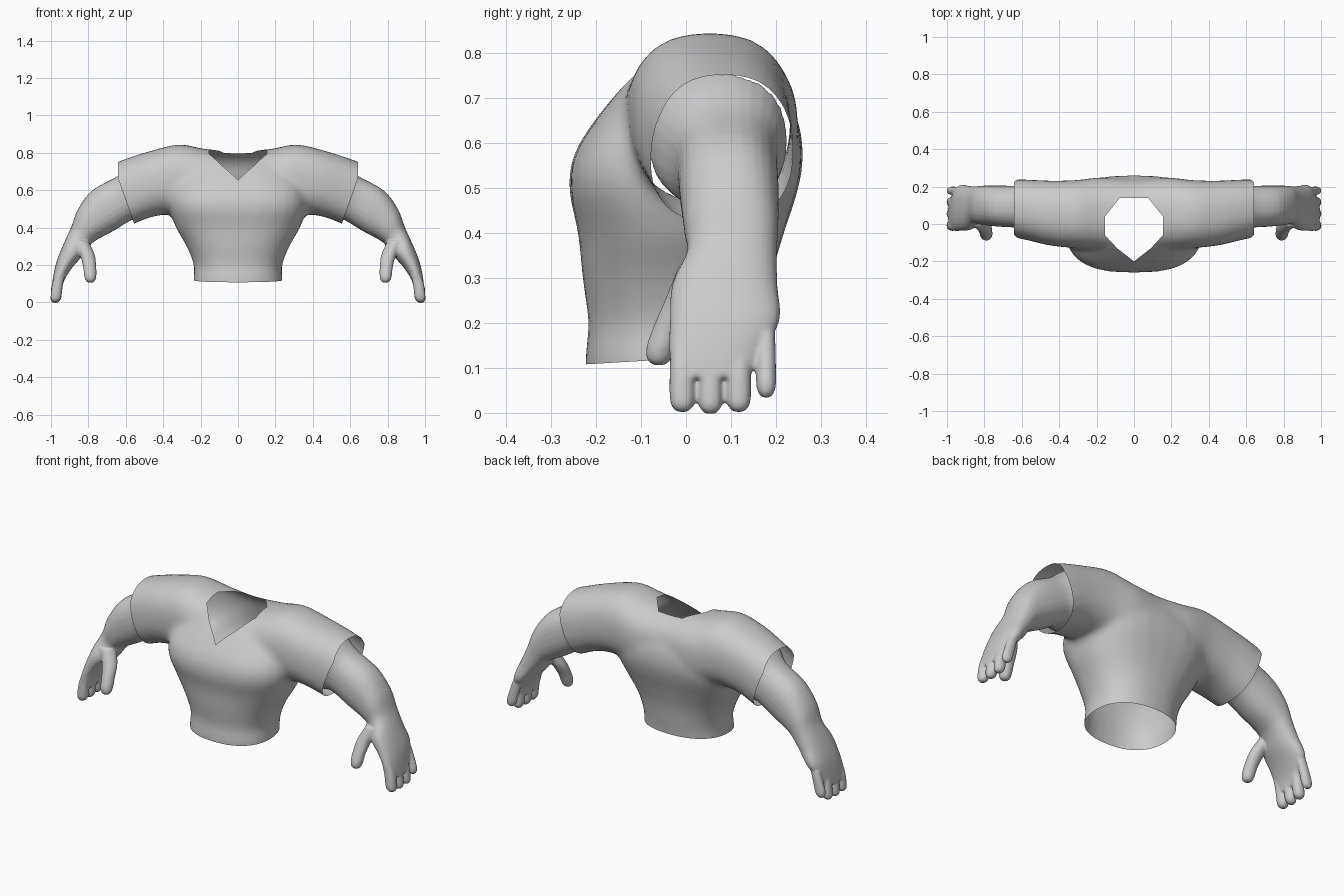
import bpy, bmesh, math
from mathutils import Vector

cube = bpy.data.objects.get("Cube")
if cube:
    bpy.data.objects.remove(cube, do_unlink=True)

grey = bpy.data.materials.new("plain_grey")
grey.use_nodes = True
grey.diffuse_color = (0.6, 0.6, 0.6, 1)
grey.node_tree.nodes["Principled BSDF"].inputs["Base Color"].default_value = (0.6, 0.6, 0.6, 1)


def ring(centre, u, v, power=2.0, count=28):
    """Rounded cross-section spanned by the half axes u and v."""
    def bulge(c):
        return math.copysign(abs(c) ** (2 / power), c)
    points = []
    for i in range(count):
        a = math.tau * i / count
        points.append(Vector(centre) + Vector(u) * bulge(math.cos(a)) + Vector(v) * bulge(math.sin(a)))
    return points


def flow(rings, steps=4):
    """Add in-between rings along a smooth curve."""
    padded = [rings[0]] + rings + [rings[-1]]
    result = []
    for quad in zip(padded, padded[1:], padded[2:], padded[3:]):
        for k in range(steps):
            t = k / steps
            result.append([b + (c - a) * (t / 2) + (2 * a - 5 * b + 4 * c - d) * (t * t / 2)
                           + (3 * b - a - 3 * c + d) * (t ** 3 / 2) for a, b, c, d in zip(*quad)])
    return result + [rings[-1]]


def loft(bm, rings):
    """Closed skin through a list of rings."""
    loops = [[bm.verts.new(p) for p in r] for r in flow(rings)]
    for a, b in zip(loops, loops[1:]):
        for i in range(len(a)):
            j = (i + 1) % len(a)
            bm.faces.new((a[i], a[j], b[j], b[i]))
    bm.faces.new(loops[0])
    bm.faces.new(loops[-1])


def fuse(name, bm, voxel, smoothing):
    """Merge overlapping lofts into one soft skin."""
    bmesh.ops.recalc_face_normals(bm, faces=bm.faces)
    mesh = bpy.data.meshes.new(name)
    bm.to_mesh(mesh)
    bm.free()
    obj = bpy.data.objects.new(name, mesh)
    bpy.context.collection.objects.link(obj)
    remesh = obj.modifiers.new("fuse", 'REMESH')
    remesh.mode = 'VOXEL'
    remesh.voxel_size = voxel
    soften = obj.modifiers.new("soften", 'SMOOTH')
    soften.factor = 0.5
    soften.iterations = smoothing
    bpy.context.view_layer.update()
    graph = bpy.context.evaluated_depsgraph_get()
    fused = bpy.data.meshes.new_from_object(obj.evaluated_get(graph))
    obj.modifiers.clear()
    obj.data = fused
    fused.materials.clear()
    fused.materials.append(grey)
    return obj


# Shirt: body by height (z, half width, front, back, squareness)
bm = bmesh.new()
body = [(0.05, .235, -.22, .165, 2.3), (.12, .238, -.224, .165, 2.3), (.2, .237, -.217, .175, 2.3),
        (.3, .275, -.23, .19, 2.3), (.4, .332, -.24, .218, 2.4), (.5, .365, -.26, .25, 2.7),
        (.58, .365, -.246, .26, 2.8), (.66, .345, -.195, .245, 2.6), (.74, .3, -.13, .2, 2.4),
        (.79, .24, -.08, .15, 2.3)]
loft(bm, [ring((0, (f + b) / 2, z), (w, 0, 0), (0, (b - f) / 2, 0), n) for z, w, f, b, n in body])

# Shirt: shoulders and sleeves by distance from centre (x, bottom, top, front, back)
half = [(.0, .45, .812, -.14, .24), (.17, .45, .82, -.14, .25), (.31, .47, .845, -.13, .235),
        (.45, .46, .815, -.115, .232), (.58, .41, .775, -.085, .238), (.7, .365, .73, -.06, .24)]
yoke = [(-x, *rest) for x, *rest in half[:0:-1]] + half
loft(bm, [ring((x, (f + b) / 2, (lo + hi) / 2), (0, (b - f) / 2, 0), (0, 0, (hi - lo) / 2), 2.4)
          for x, lo, hi, f, b in yoke])
shirt = fuse("shirt", bm, 0.018, 6)

# Cut the hem, cuffs and pointed neckline open
bm = bmesh.new()
bm.from_mesh(shirt.data)
cuts = [((0, -.22, .108), (0, .06, -1))]
for s in (1, -1):
    cuts += [((s * .642, 0, .75), (s, 0, 0)), ((s * .64, 0, .66), (s * .24, 0, -.085))]
for co, no in cuts:
    bmesh.ops.bisect_plane(bm, geom=bm.verts[:] + bm.edges[:] + bm.faces[:], plane_co=co,
                           plane_no=Vector(no).normalized(), clear_outer=True)
right_neck = [(.09, -.13), (.155, -.06), (.155, .04), (.075, .14)]
neck = [(0, -.2)] + right_neck + [(-x, y) for x, y in reversed(right_neck)]
sides = []
for a, b in zip(neck, neck[1:] + neck[:1]):
    sides.append((Vector((*a, 0)), Vector((b[1] - a[1], a[0] - b[0], 0)).normalized()))
for co, no in sides:
    faces = [f for f in bm.faces if f.calc_center_median().z > .58 and abs(f.calc_center_median().x) < .22]
    geom = set(faces)
    for f in faces:
        geom.update(f.verts)
        geom.update(f.edges)
    bmesh.ops.bisect_plane(bm, geom=list(geom), plane_co=co, plane_no=no)
inside = [f for f in bm.faces if f.calc_center_median().z > .58
          and all((f.calc_center_median() - co).dot(no) < 0 for co, no in sides)]
bmesh.ops.delete(bm, geom=inside, context='FACES')
bm.to_mesh(shirt.data)
bm.free()

# Arms, flaring to fill the sleeve: (outer x, outer z, inner x, inner z, middle y, half width)
arm = [(.545, .755, .475, .46, .07, .155), (.585, .725, .515, .45, .076, .142),
       (.65, .672, .57, .44, .09, .114), (.778, .6, .67, .38, .096, .11),
       (.855, .5, .755, .335, .1, .105), (.893, .4, .79, .305, .102, .1), (.932, .315, .83, .25, .086, .117),
       (.97, .22, .883, .19, .086, .122), (.988, .14, .923, .13, .065, .102), (.996, .08, .942, .075, .055, .086)]
# Thumb: (x, y, z, radius)
thumb = [(.845, .03, .33, .045), (.806, -.005, .255, .04), (.793, -.038, .19, .035),
         (.79, -.055, .145, .033), (.789, -.06, .118, .026), (.789, -.06, .106, .012)]
# Fingers: (y, half width, tip height)
fingers = [(-.008, .028, .002), (.054, .027, -.002), (.117, .027, .002), (.178, .022, .034)]

parts = [shirt]
for s, side in ((1, "left"), (-1, "right")):
    bm = bmesh.new()
    loft(bm, [ring((s * (ox + ix) / 2, y, (oz + iz) / 2), (s * (ox - ix) / 2, 0, (oz - iz) / 2), (0, w, 0), 2.3)
              for ox, oz, ix, iz, y, w in arm])
    loft(bm, [ring((s * x, y, z), (r, 0, 0), (0, r, 0)) for x, y, z, r in thumb])
    for y, w, tip in fingers:
        stations = [(.94, .18, .9), (.964, .1, 1), (.973, tip + .03, 1), (.976, tip + .01, .78), (.977, tip, .4)]
        loft(bm, [ring((s * x, y, z), (.029 * k, 0, 0), (0, w * k, 0), 2.2) for x, z, k in stations])
    parts.append(fuse(side + "_arm", bm, 0.006, 5))

# Shade softly
for p in parts:
    for o in bpy.context.selected_objects:
        o.select_set(False)
    p.select_set(True)
    bpy.context.view_layer.objects.active = p
    bpy.ops.object.shade_smooth_by_angle(angle=math.radians(60))
